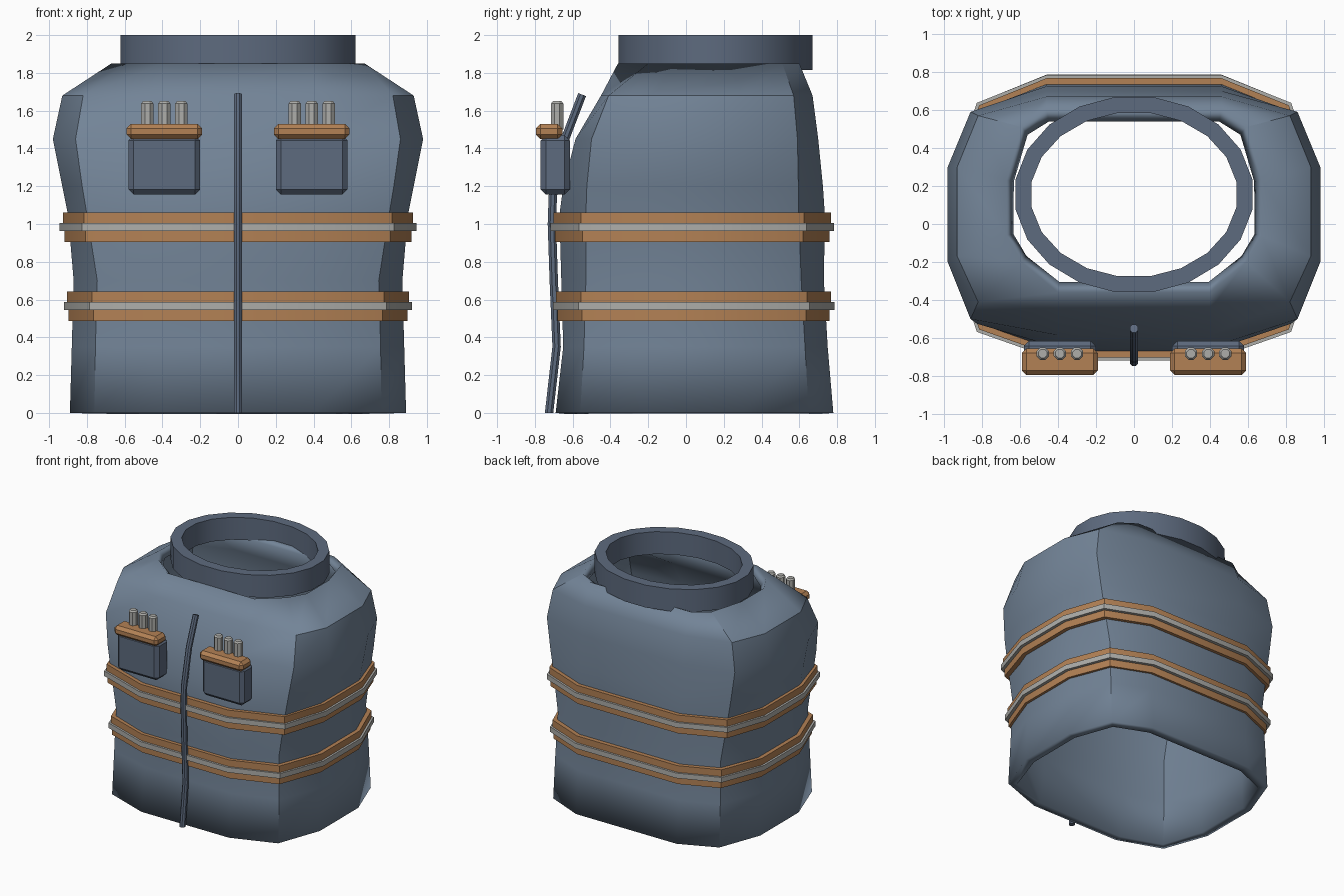
import bpy, bmesh, math
from mathutils import Vector

if "Cube" in bpy.data.objects:
    bpy.data.objects.remove(bpy.data.objects["Cube"])


def material(name, rgb):
    m = bpy.data.materials.new(name)
    m.diffuse_color = (*rgb, 1)
    m.use_nodes = True
    m.node_tree.nodes["Principled BSDF"].inputs["Base Color"].default_value = m.diffuse_color
    return m


BODY = material("blue_grey", (0.17, 0.23, 0.31))
DARK = material("dark_blue_grey", (0.11, 0.145, 0.21))
ORANGE = material("orange", (0.45, 0.22, 0.09))
GREY = material("light_grey", (0.42, 0.42, 0.40))


def finish(name, bm, mat, angle=30):
    bmesh.ops.recalc_face_normals(bm, faces=bm.faces)
    me = bpy.data.meshes.new(name)
    bm.to_mesh(me)
    bm.free()
    me.materials.append(mat)
    ob = bpy.data.objects.new(name, me)
    bpy.context.collection.objects.link(ob)
    bpy.ops.object.select_all(action='DESELECT')
    ob.select_set(True)
    bpy.context.view_layer.objects.active = ob
    if angle:
        bpy.ops.object.shade_smooth_by_angle(angle=math.radians(angle))
    return ob


def loft(name, rings, mat, wrap=False, caps=False, angle=30):
    """Skin a list of rings; wrap joins last to first, caps closes the ends."""
    bm = bmesh.new()
    vs = [[bm.verts.new(p) for p in r] for r in rings]
    n = len(vs[0])
    pairs = list(zip(vs, vs[1:])) + ([(vs[-1], vs[0])] if wrap else [])
    for a, b in pairs:
        for i in range(n):
            j = (i + 1) % n
            bm.faces.new((a[i], a[j], b[j], b[i]))
    if caps:
        bm.faces.new(vs[0])
        bm.faces.new(vs[-1])
    return finish(name, bm, mat, angle)


# Body sections: z, side x, corner x, front y, front corner y, back corner y,
# back y, side y front, side y back
SECTIONS = [
    (0.00, .89, .76, -.69, -.56, .65, .78, -.20, .30),
    (0.35, .88, .755, -.65, -.54, .63, .75, -.20, .30),
    (0.70, .87, .745, -.66, -.53, .61, .73, -.20, .30),
    (1.05, .90, .80, -.67, -.53, .597, .735, -.20, .30),
    (1.20, .93, .825, -.65, -.525, .595, .725, -.20, .30),
    (1.45, .98, .86, -.585, -.50, .59, .70, -.20, .30),
    (1.68, .93, .82, -.45, -.41, .57, .67, -.17, .30),
    (1.85, .67, .59, -.36, -.20, .51, .60, -.06, .23),
]


def section(z):
    for a, b in zip(SECTIONS, SECTIONS[1:]):
        if a[0] <= z <= b[0]:
            t = (z - a[0]) / (b[0] - a[0])
            return [p + (q - p) * t for p, q in zip(a, b)]


def ring(z, grow=0.0):
    _, xs, xc, yf, yfc, ybc, yb, sf, sb = section(z)
    g, c = grow, grow * 0.75
    half = [(.40, yf - g), (xc + c, yfc - c), (xs + g, sf),
            (xs + g, sb), (xc + c, ybc + c), (.46, yb + g)]
    pts = half + [(-x, y) for x, y in reversed(half)]
    return [(x, y, z) for x, y in pts]


# Body shell
body = loft("body_shell", [ring(s[0]) for s in SECTIONS], BODY)
solid = body.modifiers.new("wall", 'SOLIDIFY')
solid.thickness = 0.07
solid.offset = -1


# Neck collar
def oval(rx, ry, z, n=20):
    return [(rx * math.cos(a), .155 + ry * math.sin(a), z)
            for a in (2 * math.pi * (i + .5) / n for i in range(n))]


loft("neck_collar", [oval(.545, .435, 1.815), oval(.63, .52, 1.815),
                     oval(.63, .52, 2.0), oval(.545, .435, 2.0)], DARK, wrap=True)


# Waist bands: two orange strips around a grey one
def band(name, z0, z1, mid, grow, mat):
    def at(z, g):
        return [(x, y, z) for x, y, _ in ring(mid, g)]
    loft(name, [at(z0, -.03), at(z0, grow), at(z1, grow), at(z1, -.03)],
         mat, wrap=True)


for label, z, grow in (("upper", .983, .03), ("lower", .565, .028)):
    band(label + "_band_bottom", z - .078, z - .02, z, grow - .005, ORANGE)
    band(label + "_band_middle", z - .02, z + .022, z, grow + .02, GREY)
    band(label + "_band_top", z + .022, z + .077, z, grow + .003, ORANGE)

# Front rod following the chest
path = [Vector((0, y, z)) for y, z in ((-.725, 0), (-.685, .35), (-.70, .7),
        (-.71, 1.0), (-.705, 1.15), (-.64, 1.45), (-.55, 1.685))]
rings = []
for i, p in enumerate(path):
    d = (path[min(i + 1, 6)] - path[max(i - 1, 0)]).normalized()
    if i == 0:
        d = Vector((0, 0, 1))
    side, up = Vector((1, 0, 0)), d.cross(Vector((1, 0, 0)))
    rings.append([p + .024 * (side * math.cos(a) + up * math.sin(a))
                  for a in (math.pi / 4 * (k + .5) for k in range(8))])
loft("front_rod", rings, DARK, caps=True)


# Chest pouches with caps and pegs
def box(name, lo, hi, bevel, mat):
    bm = bmesh.new()
    bmesh.ops.create_cube(bm, size=1)
    for v in bm.verts:
        v.co = [l + (h - l) * (c + .5) for l, h, c in zip(lo, hi, v.co)]
    bmesh.ops.bevel(bm, geom=bm.edges[:], offset=bevel, segments=1, affect='EDGES')
    return finish(name, bm, mat, 0)


def peg(name, x, y, z0, z1, r):
    def circle(rad, z):
        return [(x + rad * math.cos(a), y + rad * math.sin(a), z)
                for a in (math.pi / 4 * (k + .5) for k in range(8))]
    return loft(name, [circle(r, z0), circle(r, z1 - .012), circle(r * .7, z1)],
                GREY, caps=True, angle=0)


for label, s in (("right", 1), ("left", -1)):
    cx = .39 * s
    box(label + "_pouch", (cx - .19, -.77, 1.155), (cx + .19, -.615, 1.47), .028, DARK)
    box(label + "_pouch_cap", (cx - .20, -.795, 1.45), (cx + .20, -.655, 1.53), .024, ORANGE)
    for k in (-1, 0, 1):
        peg(f"{label}_peg_{k + 2}", cx + .09 * k, -.682, 1.50, 1.65, .035)
